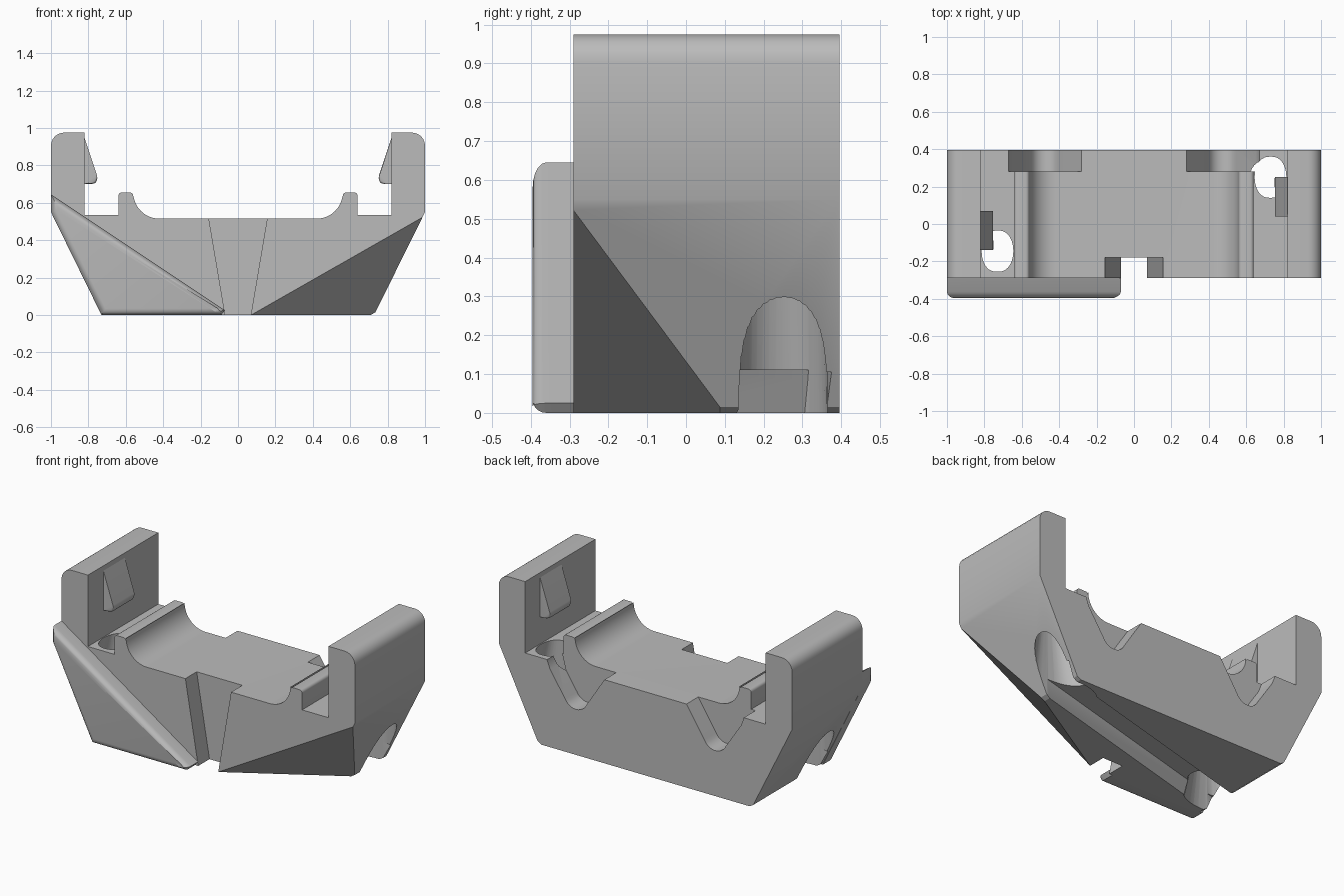
import bpy
import bmesh
from math import cos, sin, pi, radians
from mathutils import Vector

if "Cube" in bpy.data.objects:
    bpy.data.objects.remove(bpy.data.objects["Cube"], do_unlink=True)

grey = bpy.data.materials.new("plain grey")
grey.use_nodes = True
COLOUR = (0.5, 0.5, 0.5, 1)
grey.diffuse_color = COLOUR
grey.node_tree.nodes["Principled BSDF"].inputs["Base Color"].default_value = COLOUR


def finish(name, bm):
    bmesh.ops.recalc_face_normals(bm, faces=bm.faces)
    mesh = bpy.data.meshes.new(name)
    bm.to_mesh(mesh)
    bm.free()
    mesh.materials.append(grey)
    ob = bpy.data.objects.new(name, mesh)
    bpy.context.collection.objects.link(ob)
    return ob


def loft(name, ring_a, ring_b):
    """Solid between two matching rings of points."""
    bm = bmesh.new()
    a, b = ([bm.verts.new(p) for p in ring] for ring in (ring_a, ring_b))
    bm.faces.new(a)
    bm.faces.new(b[::-1])
    for i in range(len(a)):
        j = (i + 1) % len(a)
        bm.faces.new((a[i], b[i], b[j], a[j]))
    return finish(name, bm)


def extrude(name, profile, y0, y1):
    """Front profile of (x, z) points pushed from y0 to y1."""
    return loft(name, [(x, y0, z) for x, z in profile], [(x, y1, z) for x, z in profile])


def arc(cx, cz, r, start, end, n=14):
    angles = [radians(start + (end - start) * i / n) for i in range(n + 1)]
    return [(cx + r * cos(t), cz + r * sin(t)) for t in angles]


def flip(points, side):
    return [(side * p[0], *p[1:]) for p in points]


def apply_modifier(ob, mod):
    bpy.context.view_layer.objects.active = ob
    bpy.ops.object.modifier_apply(modifier=mod.name)


def combine(target, tool, operation="DIFFERENCE"):
    mod = target.modifiers.new(operation, "BOOLEAN")
    mod.object, mod.operation, mod.solver = tool, operation, "EXACT"
    apply_modifier(target, mod)
    bpy.data.objects.remove(tool, do_unlink=True)


def round_edges(ob, width, pick, segments=5):
    """Round the edges whose two ends satisfy the rule."""
    bm = bmesh.new()
    bm.from_mesh(ob.data)
    edges = [e for e in bm.edges if pick(e.verts[0].co, e.verts[1].co)]
    bmesh.ops.bevel(bm, geom=edges, offset=width, segments=segments, profile=0.5, affect="EDGES")
    bm.to_mesh(ob.data)
    bm.free()


FRONT, BACK = -0.29, 0.395

# Cradle body: half profile mirrored, with upright arms and a scooped middle
half = [(0.71, 0), (0.735, 0.015), (1, 0.55)]
half += arc(0.93, 0.905, 0.07, 0, 90, 6)
half += [(0.82, 0.975), (0.82, 0.535), (0.64, 0.535)]
half += arc(0.622, 0.637, 0.018, 0, 90, 4) + arc(0.578, 0.637, 0.018, 90, 180, 4)
half += arc(0.42, 0.655, 0.14, 0, -90)
body = extrude("cradle_body", half + flip(half, -1)[::-1], FRONT, BACK)

# Tapered key slot in the front
combine(body, extrude("slot_cutter", [(-0.065, -0.02), (0.065, -0.02), (0.16, 0.54), (-0.16, 0.54)],
                      FRONT - 0.1, -0.18))

# Rounded notches along the back
notch = [(0.27, 0.53), (0.28, 0.515)]
notch += arc(0.475, 0.36, 0.08, 205, 335, 10)
notch += [(0.65, 0.48), (0.67, 0.53), (0.67, 0.8), (0.27, 0.8)]
for side in (1, -1):
    cutter = extrude("notch_cutter", flip(notch, side), 0.28, BACK + 0.1)
    combine(body, cutter)

# Slanted socket under the front left corner
a, b, c = Vector((0.07, FRONT, 0)), Vector((1, FRONT, 0.53)), Vector((0.73, 0.1, 0))
mid = (a + b + c) / 3
ring = [mid + (p - mid) * 2.2 for p in (a, b, c)]
away = (b - a).cross(c - a).normalized()
if away.z > 0:
    away = -away
combine(body, loft("socket_cutter", ring, [p + away for p in ring]))


# Strap holes: narrow at the ledge, flaring out through the sloping sides
def oval(x, y, z, rx, ry, n=40):
    ring = []
    for i in range(n):
        t = 2 * pi * i / n
        u, v = cos(t), sin(t)
        ring.append((x + rx * abs(u) ** 0.8 * (1 if u > 0 else -1), y + ry * v, z))
    return ring


for side, y in ((1, 0.25), (-1, -0.145)):
    lower = oval(0.725 * side, y, -0.05, 0.24, 0.115)
    upper = oval(0.73 * side, y, 0.56, 0.078, 0.11)
    combine(body, loft("strap_hole_cutter", lower, upper))

# Diagonal strap channel across the underside
ends = [(0.78, 0.375), (0.78, 0.15), (-0.78, -0.27), (-0.78, -0.045)]
combine(body, loft("channel_cutter", [(x, y, -0.05) for x, y in ends],
                   [(x, y, 0.11) for x, y in ends]))

# Raised triangular plate on the front right, with rounded front edges
plate = extrude("front_plate", [(-1, 0.645), (-1, 0.55), (-0.73, 0), (-0.09, 0), (-0.07, 0.025)],
                -0.395, FRONT + 0.0)
round_edges(plate, 0.035, lambda p, q: p.y < -0.39 and q.y < -0.39)

# Snap wedges on the inner faces of the arms
wedges = []
for side, y0, y1, label in ((1, 0.04, 0.25, "left"), (-1, -0.14, 0.07, "right")):
    shape = [(0.825, 0.96), (0.75, 0.735), (0.76, 0.705), (0.785, 0.7), (0.825, 0.7)]
    wedge = extrude(label + "_snap_wedge", flip(shape, side), y0, y1)
    round_edges(wedge, 0.012, lambda p, q: abs(p.x) < 0.8 and abs(q.x) < 0.8, 3)
    wedges.append(wedge)

# Smooth shading with crisp edges
for ob in [body, plate] + wedges:
    bpy.ops.object.select_all(action="DESELECT")
    ob.select_set(True)
    bpy.context.view_layer.objects.active = ob
    bpy.ops.object.shade_smooth_by_angle(angle=radians(28))
